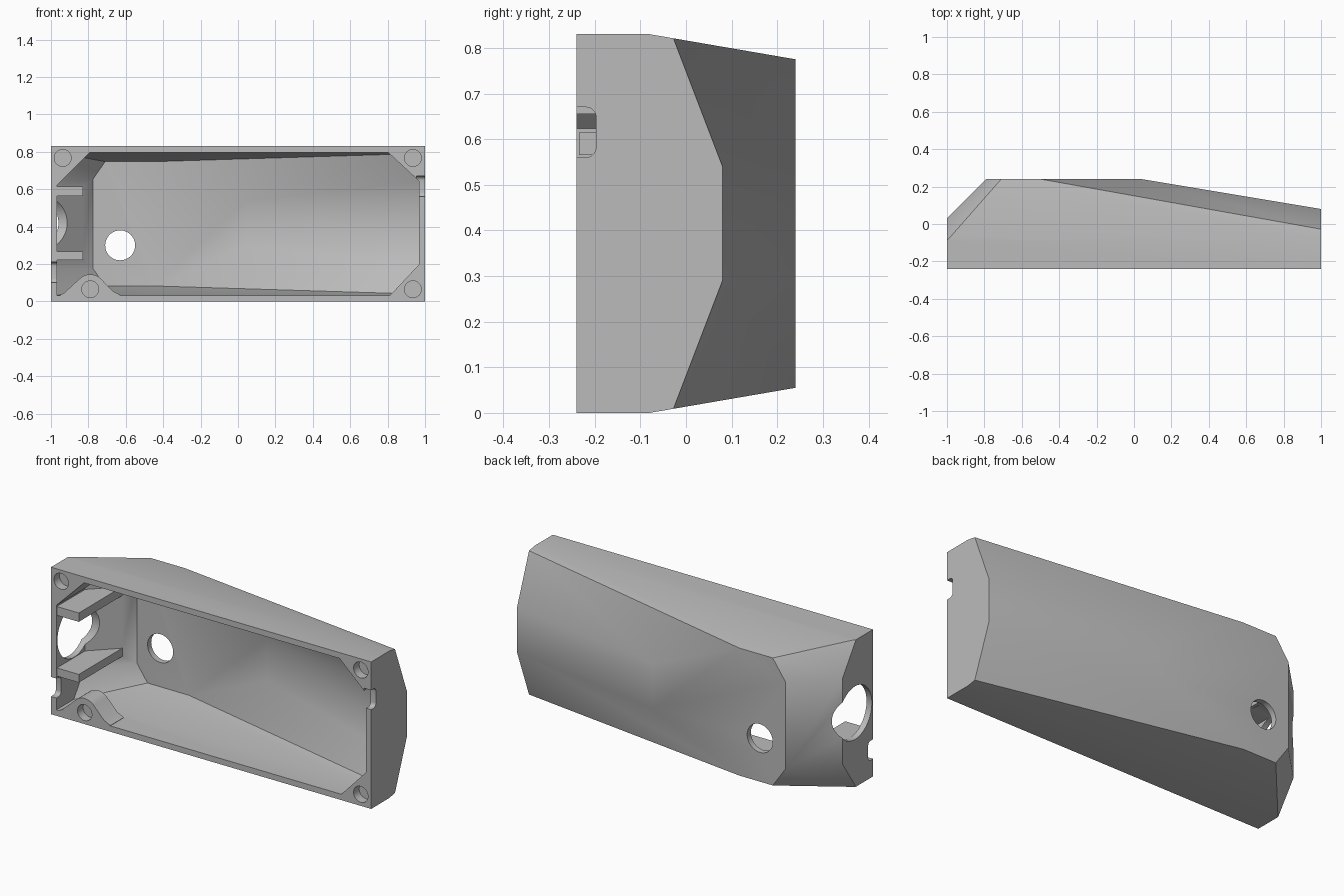
import bpy, bmesh, math
from mathutils import Vector, Matrix

cube = bpy.data.objects.get("Cube")
if cube:
    bpy.data.objects.remove(cube, do_unlink=True)

HEIGHT, FRONT, BACK = 0.83, -0.24, 0.24
WALL = 0.03
CENTRE = Vector((0, 0, HEIGHT / 2))


def to_object(name, bm):
    bmesh.ops.recalc_face_normals(bm, faces=bm.faces)
    mesh = bpy.data.meshes.new(name)
    bm.to_mesh(mesh)
    bm.free()
    obj = bpy.data.objects.new(name, mesh)
    bpy.context.collection.objects.link(obj)
    return obj


def box_bm(low, high):
    low, high = Vector(low), Vector(high)
    bm = bmesh.new()
    bmesh.ops.create_cube(bm, size=1, matrix=Matrix.Translation((low + high) / 2)
                          @ Matrix.Diagonal((*(high - low), 1)))
    return bm


def box(name, low, high):
    return to_object(name, box_bm(low, high))


def cylinder(name, centre, radius, depth, axis):
    bm = bmesh.new()
    turn = Matrix.Rotation(math.pi / 2, 4, "Y" if axis == "X" else "X")
    bmesh.ops.create_cone(bm, cap_ends=True, segments=48, radius1=radius, radius2=radius,
                          depth=depth, matrix=Matrix.Translation(centre) @ turn)
    return to_object(name, bm)


def subtract(target, cutter):
    mod = target.modifiers.new("cut", "BOOLEAN")
    mod.operation, mod.solver, mod.object = "DIFFERENCE", "EXACT", cutter
    graph = bpy.context.evaluated_depsgraph_get()
    graph.update()
    mesh = bpy.data.meshes.new_from_object(target.evaluated_get(graph))
    target.modifiers.clear()
    target.data = mesh
    bpy.data.objects.remove(cutter, do_unlink=True)


def slice_off(bm, points, inset):
    """Cut away everything outside the plane through three points."""
    a, b, c = (Vector(p) for p in points)
    normal = (b - a).cross(c - a).normalized()
    if normal.dot(a - CENTRE) < 0:
        normal.negate()
    cut = bmesh.ops.bisect_plane(bm, geom=bm.verts[:] + bm.edges[:] + bm.faces[:], dist=1e-5,
                                 plane_co=a - normal * inset, plane_no=normal,
                                 clear_outer=True)
    edges = [e for e in cut["geom_cut"] if isinstance(e, bmesh.types.BMEdge)]
    if edges:
        bmesh.ops.edgeloop_fill(bm, edges=edges)


# Sloped planes of the casing: end chamfer and back slope, then mirrored pairs
SINGLE = [
    [(-1, 0.03, 0.2), (-1, 0.03, 0.6), (-0.79, BACK, 0.4)],
    [(0.04, BACK, 0.3), (0.04, BACK, 0.5), (1, 0.08, 0.4)],
]
PAIRED = [
    [(-1, -0.08, HEIGHT), (1, -0.08, HEIGHT), (0, BACK, 0.775)],
    [(-1, 0.03, 0.66), (-0.71, BACK, 0.775), (-0.79, BACK, 0.66)],
    [(0.04, BACK, 0.54), (1, 0.08, 0.54), (-0.5, BACK, 0.775)],
]


def casing_bm(inset, front):
    bm = box_bm((-1 + inset, front, inset), (1 - inset, BACK - inset, HEIGHT - inset))
    for points in SINGLE:
        slice_off(bm, points, inset)
    for points in PAIRED:
        slice_off(bm, points, inset)
        slice_off(bm, [(x, y, HEIGHT - z) for x, y, z in points], inset)
    return bm


body = to_object("casing", casing_bm(0, FRONT))

# Cavity, with three corners left solid for the screws
bm = casing_bm(WALL + 0.003, -0.4)
for (x1, z1), (x2, z2) in [((-0.97, 0.62), (-0.8, 0.79)),
                           ((0.81, 0.79), (0.95, 0.66)),
                           ((0.82, 0.04), (0.97, 0.2))]:
    slice_off(bm, [(x1, 0, z1), (x2, 0, z2), (x1, 1, z1)], 0)
cavity = to_object("cavity", bm)

# Rounded screw boss on the lower edge, kept out of the cavity
arc = [math.radians(a) for a in range(135, 44, -10)]
outline = [(-0.95, 0), (-0.95, 0.035), (-0.93, 0.045)]
outline += [(-0.79 + 0.08 * math.cos(a), 0.065 + 0.08 * math.sin(a)) for a in arc]
outline += [(-0.67, 0.055), (-0.63, 0.035), (-0.63, 0)]
bm = bmesh.new()
face = bm.faces.new([bm.verts.new((x, -0.5, z)) for x, z in outline])
extruded = bmesh.ops.extrude_face_region(bm, geom=[face])["geom"]
bmesh.ops.translate(bm, vec=(0, 0.38, 0),
                    verts=[v for v in extruded if isinstance(v, bmesh.types.BMVert)])
subtract(cavity, to_object("lower_boss", bm))

# Two ribs beside the large opening
for z1, z2 in [(0.565, 0.615), (0.222, 0.268)]:
    subtract(cavity, box("rib", (-1.1, -0.235, z1), (-0.83, 0.4, z2)))
subtract(body, cavity)

# Large opening in the chamfered end and small one in the back
subtract(body, cylinder("end_opening", (-1, -0.08, 0.42), 0.15, 0.3, "X"))
subtract(body, cylinder("back_opening", (-0.63, 0.2, 0.3), 0.08, 0.3, "Y"))

# Blind screw holes
for x, z in [(-0.937, 0.767), (0.935, 0.767), (0.935, 0.065), (-0.79, 0.065)]:
    subtract(body, cylinder("screw_hole", (x, FRONT, z), 0.045, 0.1, "Y"))

# Cable notches in both end walls
for x, z1, z2 in [(1, 0.56, 0.67), (-1, 0.1, 0.21)]:
    bm = box_bm((x - 0.045, -0.3, z1), (x + 0.045, -0.197, z2))
    inner = [e for e in bm.edges if all(v.co.y > -0.25 for v in e.verts)
             and abs(e.verts[0].co.x - e.verts[1].co.x) > 0.01]
    bmesh.ops.bevel(bm, geom=inner, offset=0.022, segments=5, profile=0.5, affect="EDGES")
    subtract(body, to_object("notch", bm))

# Finish
grey = bpy.data.materials.new("light_grey")
grey.use_nodes = True
colour = (0.5, 0.5, 0.5, 1)
grey.diffuse_color = colour
grey.node_tree.nodes["Principled BSDF"].inputs["Base Color"].default_value = colour
body.data.materials.clear()
body.data.materials.append(grey)
for poly in body.data.polygons:
    poly.material_index = 0
bpy.ops.object.select_all(action="DESELECT")
body.select_set(True)
bpy.context.view_layer.objects.active = body
bpy.ops.object.shade_smooth_by_angle(angle=math.radians(30))
